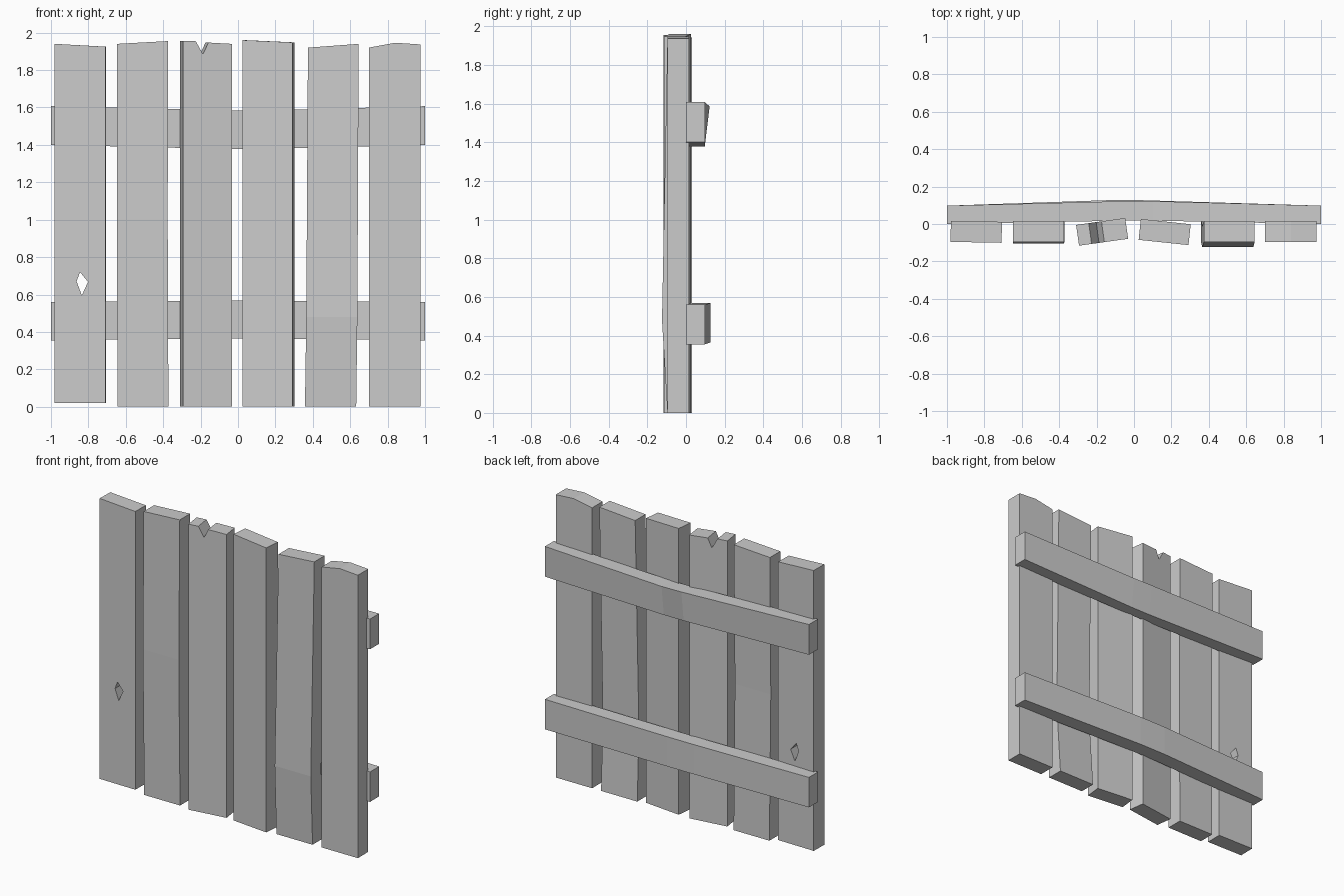
import bpy, bmesh, math
from mathutils import Matrix, Vector

if "Cube" in bpy.data.objects:
    bpy.data.objects.remove(bpy.data.objects["Cube"])

grey = bpy.data.materials.new("weathered_grey")
grey.use_nodes = True
colour = (0.6, 0.6, 0.6, 1)
grey.diffuse_color = colour
grey.node_tree.nodes["Principled BSDF"].inputs["Base Color"].default_value = colour


def finish(name, bm):
    bmesh.ops.recalc_face_normals(bm, faces=bm.faces)
    mesh = bpy.data.meshes.new(name)
    bm.to_mesh(mesh)
    bm.free()
    mesh.materials.append(grey)
    obj = bpy.data.objects.new(name, mesh)
    bpy.context.collection.objects.link(obj)
    return obj


def slab(outline, depth):
    """Solid with an x-z outline, centred on y = 0."""
    bm = bmesh.new()
    face = bm.faces.new([bm.verts.new((x, -depth / 2, z)) for x, z in outline])
    new = bmesh.ops.extrude_face_region(bm, geom=[face])["geom"]
    moved = [v for v in new if isinstance(v, bmesh.types.BMVert)]
    bmesh.ops.translate(bm, verts=moved, vec=(0, depth, 0))
    return bm


def plank(name, left, right, top, base=0.0, y=-0.04, yaw=0, fold=None, shift=(0, 0, 0)):
    """Upright board; left/right are foot edges, top runs right to left."""
    bm = slab([(left, base), (right, base)] + top, 0.112)
    if fold:
        # warp the board at one height
        bmesh.ops.bisect_plane(bm, geom=bm.verts[:] + bm.edges[:] + bm.faces[:],
                               plane_co=(0, 0, fold), plane_no=(0, 0, 1))
        ring = [v for v in bm.verts if abs(v.co.z - fold) < 1e-4]
        bmesh.ops.translate(bm, verts=ring, vec=shift)
    pivot = Vector(((left + right) / 2, 0, 0))
    bmesh.ops.rotate(bm, verts=bm.verts, cent=pivot,
                     matrix=Matrix.Rotation(math.radians(yaw), 3, "Z"))
    bmesh.ops.translate(bm, verts=bm.verts, vec=(0, y, 0))
    return finish(name, bm)


def rail(name, sections):
    """Cross board lofted through (x, front y, back y low, back y high, low z, high z)."""
    bm = bmesh.new()
    rings = []
    for x, front, back_low, back_high, low, high in sections:
        corners = [(front, low), (back_low, low), (back_high, high), (front, high)]
        rings.append([bm.verts.new((x, y, z)) for y, z in corners])
    for a, b in zip(rings, rings[1:]):
        for i in range(4):
            j = (i + 1) % 4
            bm.faces.new((a[i], a[j], b[j], b[i]))
    bm.faces.new(rings[0])
    bm.faces.new(rings[-1])
    return finish(name, bm)


# Upright planks, from the model's right to its left
holed = plank("plank_with_knothole", -0.98, -0.707, [(-0.707, 1.925), (-0.98, 1.94)],
              base=0.02, y=-0.042, yaw=-1)
plank("plank_warped_slightly", -0.643, -0.372, [(-0.374, 1.955), (-0.647, 1.94)],
      fold=1.0, shift=(-0.003, -0.008, 0))
plank("plank_notched", -0.303, -0.038,
      [(-0.038, 1.94), (-0.166, 1.947), (-0.195, 1.885), (-0.235, 1.955), (-0.303, 1.955)],
      y=-0.042, yaw=8)
plank("plank_turned", 0.03, 0.298, [(0.298, 1.948), (0.03, 1.96)], y=-0.043, yaw=-6)
plank("plank_bowed", 0.358, 0.632, [(0.645, 1.94), (0.374, 1.92)],
      fold=0.48, shift=(0.003, -0.028, 0))
plank("plank_peaked", 0.7, 0.975, [(0.975, 1.937), (0.84, 1.946), (0.7, 1.92)])

# Knothole cut through the first plank
cutter = finish("knothole_cutter", slab(
    [(-0.835, 0.595), (-0.802, 0.668), (-0.845, 0.72), (-0.863, 0.67)], 0.5))
cut = holed.modifiers.new("knothole", "BOOLEAN")
cut.object = cutter
cut.solver = "EXACT"
bpy.context.view_layer.objects.active = holed
bpy.ops.object.modifier_apply(modifier=cut.name)
bpy.data.objects.remove(cutter)

# Cross rails on the back, bowed at the middle
rail("upper_rail", [(-1, 0, 0.098, 0.098, 1.40, 1.607),
                    (-0.05, 0.018, 0.097, 0.122, 1.378, 1.585),
                    (0.1, 0.018, 0.097, 0.122, 1.378, 1.583),
                    (1, 0, 0.098, 0.098, 1.40, 1.607)])
rail("lower_rail", [(-1, 0, 0.098, 0.098, 0.355, 0.56),
                    (-0.15, 0.025, 0.127, 0.127, 0.365, 0.568),
                    (0.05, 0.025, 0.127, 0.127, 0.365, 0.568),
                    (1, 0, 0.098, 0.098, 0.355, 0.56)])
